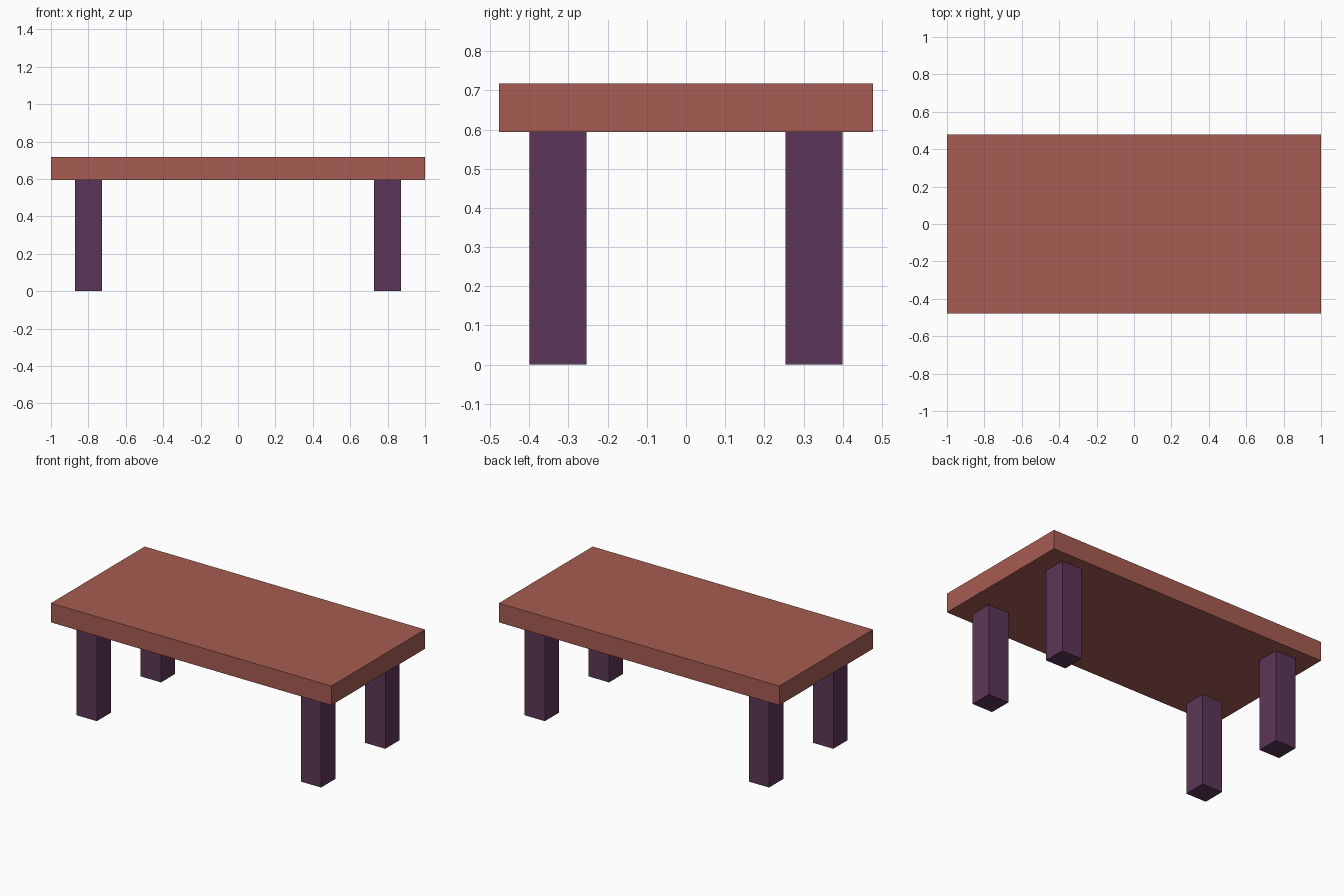
import bpy

if "Cube" in bpy.data.objects:
    bpy.data.objects.remove(bpy.data.objects["Cube"])


def material(name, color):
    mat = bpy.data.materials.new(name)
    mat.diffuse_color = color
    mat.use_nodes = True
    mat.node_tree.nodes["Principled BSDF"].inputs["Base Color"].default_value = mat.diffuse_color
    return mat


def box(name, center, size, mat):
    bpy.ops.mesh.primitive_cube_add(size=1, location=center)
    obj = bpy.context.object
    obj.name = name
    obj.scale = size
    bpy.ops.object.transform_apply(location=False, rotation=False, scale=True)
    obj.data.materials.append(mat)
    return obj


HEIGHT, LEG_HEIGHT, LEG_WIDTH = 0.718, 0.594, 0.145
red_wood = material("red_wood", (0.38, 0.107, 0.084, 1))
purple_wood = material("purple_wood", (0.107, 0.037, 0.098, 1))

# Thick rectangular top
box("table_top", (0, 0, (HEIGHT + LEG_HEIGHT) / 2),
    (2, 0.955, HEIGHT - LEG_HEIGHT), red_wood)

# Four square legs, set in from the corners
for x_name, x in (("left", -0.8), ("right", 0.8)):
    for y_name, y in (("front", -0.327), ("back", 0.327)):
        box(f"{y_name}_{x_name}_leg", (x, y, LEG_HEIGHT / 2),
            (LEG_WIDTH, LEG_WIDTH, LEG_HEIGHT), purple_wood)
